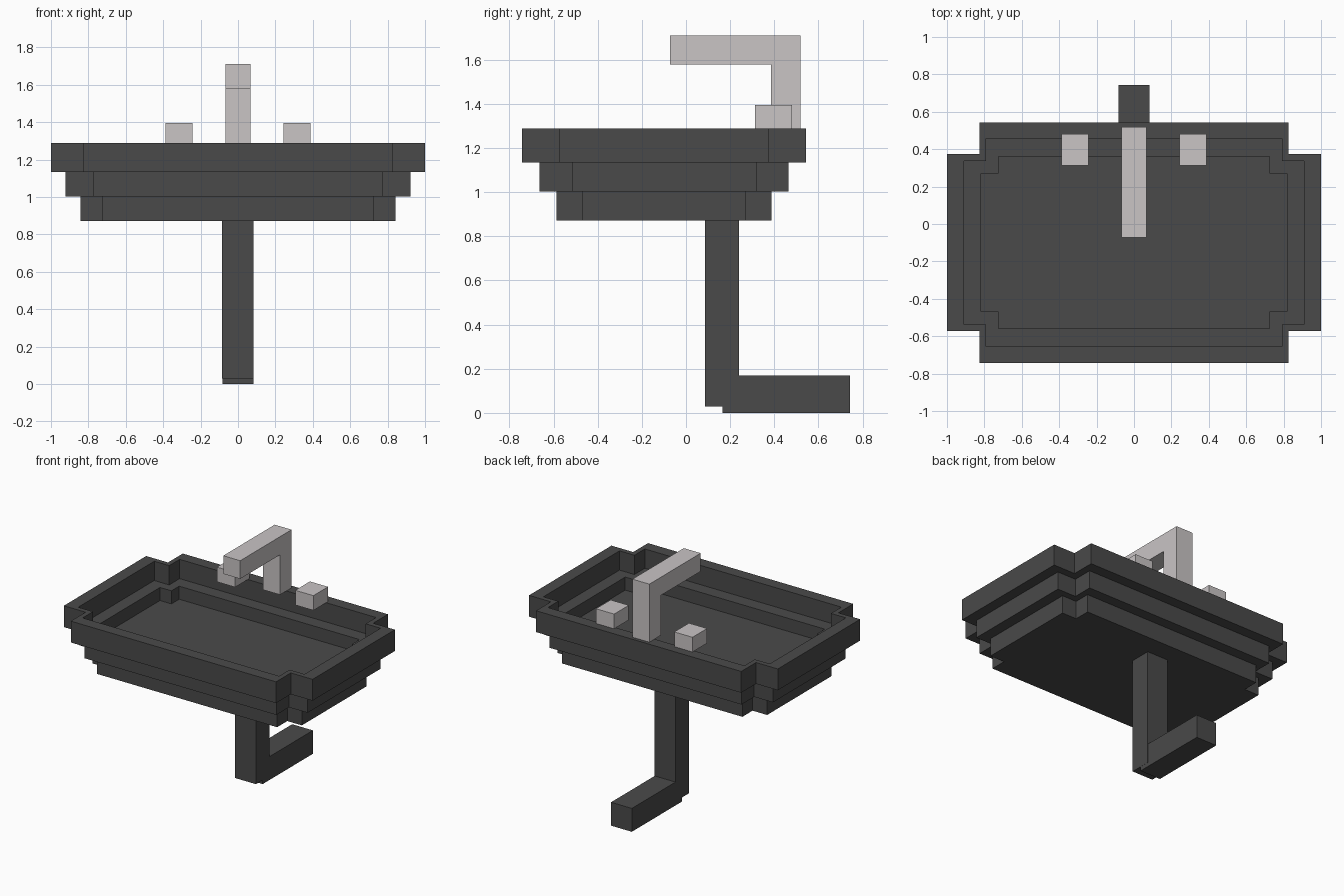
import bpy
import bmesh

if "Cube" in bpy.data.objects:
    bpy.data.objects.remove(bpy.data.objects["Cube"], do_unlink=True)


def make_material(name, rgb):
    mat = bpy.data.materials.new(name)
    mat.use_nodes = True
    mat.diffuse_color = (*rgb, 1)
    mat.node_tree.nodes["Principled BSDF"].inputs["Base Color"].default_value = (*rgb, 1)
    return mat


charcoal = make_material("charcoal", (0.068, 0.068, 0.068))
pale_metal = make_material("pale metal", (0.585, 0.555, 0.56))


def finish(bm, name, mat):
    bmesh.ops.recalc_face_normals(bm, faces=bm.faces)
    mesh = bpy.data.meshes.new(name)
    bm.to_mesh(mesh)
    bm.free()
    mesh.materials.append(mat)
    obj = bpy.data.objects.new(name, mesh)
    bpy.context.collection.objects.link(obj)
    return obj


def box(name, x, y, z, mat):
    """Box spanning the given (low, high) ranges."""
    bm = bmesh.new()
    bmesh.ops.create_cube(bm, size=1)
    for v in bm.verts:
        for axis, (low, high) in enumerate((x, y, z)):
            v.co[axis] = low if v.co[axis] < 0 else high
    return finish(bm, name, mat)


def extruded(name, outline, x, mat):
    """Side outline of (y, z) points pushed across x."""
    bm = bmesh.new()
    face = bm.faces.new([bm.verts.new((x[0], y, z)) for y, z in outline])
    made = bmesh.ops.extrude_face_region(bm, geom=[face])["geom"]
    moved = [g for g in made if isinstance(g, bmesh.types.BMVert)]
    bmesh.ops.translate(bm, verts=moved, vec=(x[1] - x[0], 0, 0))
    return finish(bm, name, mat)


def notched_ring(bm, x, y, notch_x, notch_y, z):
    """Rectangle with a square notch cut from every corner."""
    quarter = [(x, notch_y), (notch_x, notch_y), (notch_x, y)]
    points = quarter + [(-a, b) for a, b in reversed(quarter)]
    points += [(-a, -b) for a, b in points]
    return [bm.verts.new((a, b - 0.099, z)) for a, b in points]


# Basin: stepped outside, then stepped inside down to the floor
outer_low = (0.842, 0.487, 0.725, 0.37)
outer_mid = (0.922, 0.564, 0.772, 0.418)
outer_top = (1.0, 0.643, 0.825, 0.473)
inner_top = (0.91, 0.557, 0.79, 0.437)
inner_low = (0.817, 0.459, 0.725, 0.37)
base, step, tier, rim = 0.872, 1.003, 1.133, 1.288
ledge, floor = 1.148, 1.053
bm = bmesh.new()
rings = [notched_ring(bm, *shape, z) for shape, z in (
    (outer_low, base), (outer_low, step), (outer_mid, step), (outer_mid, tier),
    (outer_top, tier), (outer_top, rim), (inner_top, rim), (inner_top, ledge),
    (inner_low, ledge), (inner_low, floor))]
for lower, upper in zip(rings, rings[1:]):
    for i in range(len(lower)):
        j = (i + 1) % len(lower)
        bm.faces.new((lower[i], lower[j], upper[j], upper[i]))
bm.faces.new(rings[0])
bm.faces.new(rings[-1])
finish(bm, "basin", charcoal)

# Drain pipe and its outlet running to the back
box("drain_pipe", (-0.085, 0.084), (0.086, 0.241), (0.03, base), charcoal)
box("drain_outlet", (-0.084, 0.083), (0.165, 0.742), (0, 0.17), charcoal)

# Faucet: upright and spout in one bent bar
extruded("faucet", [(0.385, rim), (0.518, rim), (0.518, 1.71), (-0.072, 1.71),
                    (-0.072, 1.578), (0.385, 1.578)], (-0.068, 0.068), pale_metal)

# Tap handles
for side, x in (("right", -0.315), ("left", 0.315)):
    box(side + "_tap", (x - 0.073, x + 0.073), (0.312, 0.48), (rim, 1.395), pale_metal)
